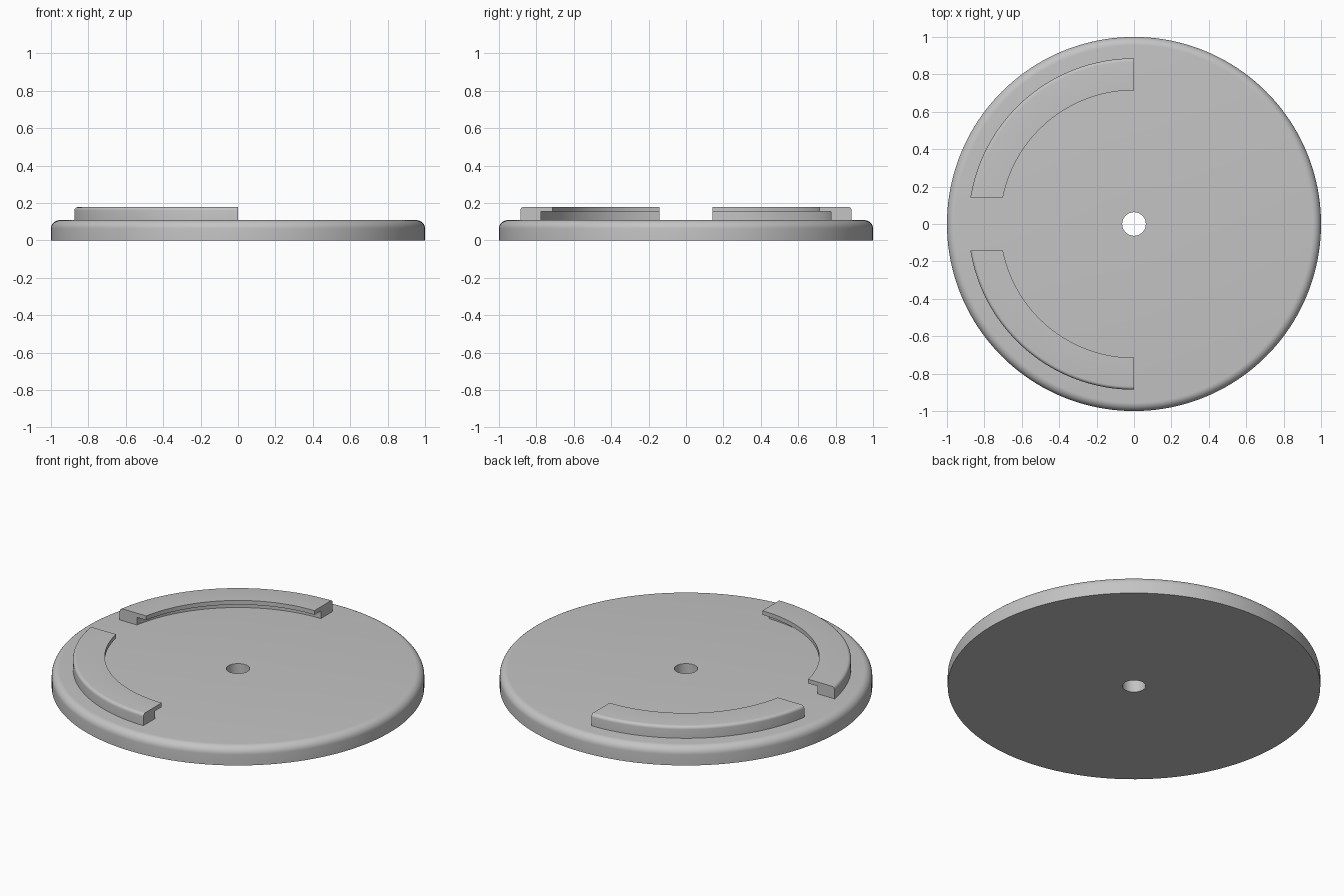
import bpy
import bmesh
from math import sin, cos, asin, pi, radians

cube = bpy.data.objects.get("Cube")
if cube:
    bpy.data.objects.remove(cube, do_unlink=True)

grey = bpy.data.materials.new("plain grey")
grey.use_nodes = True
colour = (0.55, 0.55, 0.55, 1)
grey.diffuse_color = colour
grey.node_tree.nodes["Principled BSDF"].inputs["Base Color"].default_value = colour


def fillet(r, z, size, steps):
    """Rounded outer top corner of a profile, from the side up to the top."""
    return [(r - size + size * cos(a), z - size + size * sin(a))
            for a in (i * pi / 2 / steps for i in range(steps + 1))]


def sweep(name, profile, steps, angle, closed):
    """Sweep a closed (r, z) profile; angle(t, r) gives the direction."""
    bm = bmesh.new()
    rings = []
    for i in range(steps if closed else steps + 1):
        rings.append([bm.verts.new((r * cos(angle(i / steps, r)),
                                    r * sin(angle(i / steps, r)), z))
                      for r, z in profile])
    n = len(profile)
    for i in range(steps):
        a, b = rings[i], rings[(i + 1) % len(rings)]
        for j in range(n):
            k = (j + 1) % n
            bm.faces.new((a[j], b[j], b[k], a[k]))
    if not closed:
        bm.faces.new(rings[0])
        bm.faces.new(rings[-1])
    bmesh.ops.recalc_face_normals(bm, faces=bm.faces)
    mesh = bpy.data.meshes.new(name)
    bm.to_mesh(mesh)
    bm.free()
    mesh.materials.append(grey)
    obj = bpy.data.objects.new(name, mesh)
    bpy.context.collection.objects.link(obj)
    bpy.ops.object.select_all(action="DESELECT")
    obj.select_set(True)
    bpy.context.view_layer.objects.active = obj
    bpy.ops.object.shade_smooth_by_angle(angle=radians(30))
    return obj


# Base disc with a rounded top rim and a central through hole
top = 0.108
hole = 0.063
disc = [(hole, 0), (1, 0)] + fillet(1, top, 0.045, 8) + [(hole, top)]
sweep("base_disc", disc, 160, lambda t, r: 2 * pi * t, True)

# Curved clip rails: outer wall with an inward lip, ends cut square to the axes
gap = 0.142
outer, wall, lip = 0.886, 0.775, 0.715
lip_low, rail_top = 0.153, 0.178
rail = [(wall, top - 0.01), (outer, top - 0.01)]
rail += fillet(outer, rail_top, 0.018, 5)
rail += [(lip, rail_top), (lip, lip_low), (wall, lip_low)]


def rail_angle(t, r):
    start = pi - asin(gap / r)
    return start + (pi / 2 - start) * t


rails = sweep("clip_rails", rail, 48, rail_angle, False)
mirror = rails.modifiers.new("front_copy", "MIRROR")
mirror.use_axis = (False, True, False)
mirror.use_mirror_merge = False
